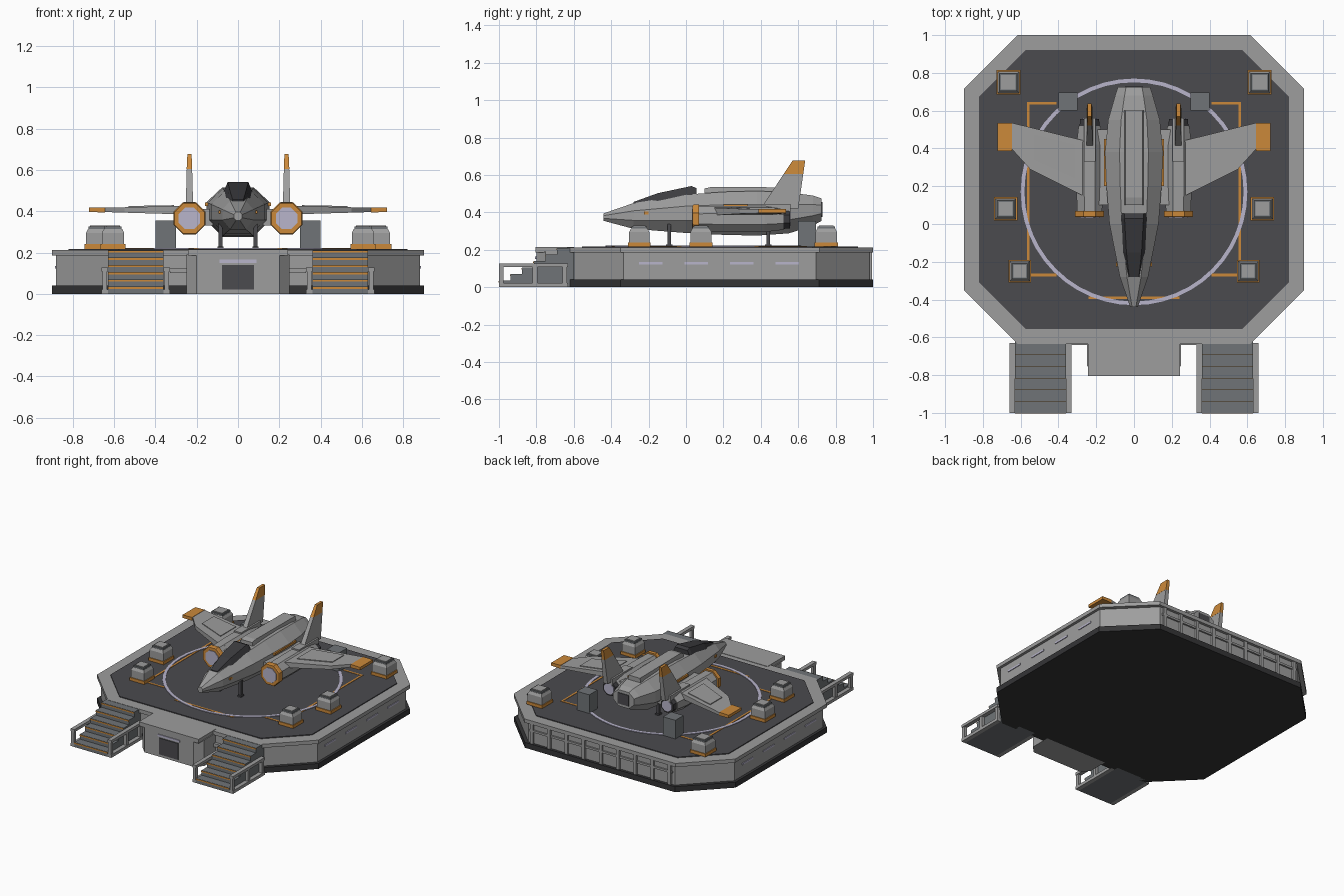
import bpy, bmesh, math
from mathutils import Vector

if "Cube" in bpy.data.objects:
    bpy.data.objects.remove(bpy.data.objects["Cube"])

def mat(name, r, g, b):
    m = bpy.data.materials.new(name)
    m.diffuse_color = (r, g, b, 1)
    m.use_nodes = True
    m.node_tree.nodes["Principled BSDF"].inputs["Base Color"].default_value = m.diffuse_color
    return m

GREY = mat("light_grey", .34, .34, .34)
DECK = mat("deck_charcoal", .07, .069, .077)
BASE = mat("base_black", .035, .035, .037)
STEEL = mat("blue_grey", .16, .175, .185)
ORANGE = mat("orange", .6, .25, .042)
LILAC = mat("pale_lilac", .48, .46, .6)
GLASS = mat("canopy_dark", .045, .045, .05)

def build(name, verts, faces, m):
    me = bpy.data.meshes.new(name)
    bm = bmesh.new()
    vs = [bm.verts.new(v) for v in verts]
    for f in faces:
        bm.faces.new([vs[i] for i in f])
    bmesh.ops.recalc_face_normals(bm, faces=bm.faces)
    bm.to_mesh(me)
    bm.free()
    me.materials.append(m)
    ob = bpy.data.objects.new(name, me)
    bpy.context.collection.objects.link(ob)
    return ob

def loft(name, rings, m):
    """Skin a list of equal-sized closed rings and cap both ends."""
    n, k = len(rings[0]), len(rings)
    faces = [(r*n+i, r*n+(i+1) % n, (r+1)*n+(i+1) % n, (r+1)*n+i)
             for r in range(k-1) for i in range(n)]
    faces += [tuple(range(n)), tuple(range((k-1)*n, k*n))]
    return build(name, [p for r in rings for p in r], faces, m)

def prism(name, poly, z0, z1, m):
    return loft(name, [[(x, y, z) for x, y in poly] for z in (z0, z1)], m)

def box(name, x0, x1, y0, y1, z0, z1, m):
    return prism(name, [(x0, y0), (x1, y0), (x1, y1), (x0, y1)], z0, z1, m)

def sbox(name, s, x0, x1, *rest):
    return box(name, s*x0, s*x1, *rest)

def octagon(w, y0, y1, c):
    return [(-w, y0+c), (-w+c, y0), (w-c, y0), (w, y0+c),
            (w, y1-c), (w-c, y1), (-w+c, y1), (-w, y1-c)]

def tube(name, cx, cz, stations, m):
    """Eight-sided body along y from (y, radius) stations."""
    k = 1/math.cos(math.pi/8)
    return loft(name, [[(cx+r*k*math.cos((i+.5)*math.pi/4), y, cz+r*k*math.sin((i+.5)*math.pi/4))
                        for i in range(8)] for y, r in stations], m)

# --- Landing platform
prism("platform_base", octagon(.9, -.64, 1.0, .29), 0, .04, BASE)
prism("platform_wall", octagon(.88, -.62, .98, .285), .04, .185, GREY)
prism("platform_rim", octagon(.9, -.635, 1.0, .285), .185, .212, GREY)
prism("platform_deck", octagon(.82, -.555, .92, .245), .2, .218, DECK)

# Back wall ribs and pipe
for i in range(9):
    x = -.56+.14*i
    box("back_rib", x-.012, x+.012, .97, .995, .04, .185, GREY)
box("back_pipe", -.58, .58, .98, .992, .125, .14, GREY)

# Deck markings: landing circle and guide lines
N = 48
pts = [(r*math.cos(2*math.pi*i/N), .17+r*math.sin(2*math.pi*i/N), z)
       for r, z in ((.6, .218), (.6, .222), (.58, .222), (.58, .218)) for i in range(N)]
build("landing_circle", pts, [(a*N+i, a*N+(i+1) % N, (a+1) % 4*N+(i+1) % N, (a+1) % 4*N+i)
                              for a in range(4) for i in range(N)], LILAC)
box("front_guide_line", -.24, .24, -.397, -.383, .217, .2205, ORANGE)

# --- Front entrance block
prism("entrance_block", [(-.25, -.6), (-.25, -.75), (-.2, -.8), (.2, -.8), (.25, -.75), (.25, -.6)],
      0, .19, GREY)
box("entrance_roof", -.243, .243, -.805, -.6, .185, .215, GREY)
box("entrance_door", -.077, .077, -.806, -.79, .02, .14, DECK)
box("entrance_light", -.09, .09, -.806, -.79, .15, .165, LILAC)

for s in (1, -1):
    # Guide line brackets
    sbox("side_guide_line", s, .552, .566, -.277, .647, .217, .2205, ORANGE)
    for y in (-.27, .64):
        sbox("corner_guide_line", s, .41, .566, y-.007, y+.007, .217, .2205, ORANGE)
    # Side wall lights
    for i in range(4):
        y = -.25+.243*i
        sbox("wall_light", s, .87, .885, y, y+.125, .122, .134, LILAC)
    # Stairs
    for i in range(6):
        y, z = -1+.062*i, .035*(i+1)
        sbox("stair_step", s, .36, .63, y, y+.062 if i < 5 else -.6, 0, z, STEEL)
        sbox("stair_nosing", s, .36, .63, y-.003, y+.002, z-.011, z-.002, ORANGE)
    for x in (.33, .63):
        sbox("stair_rail", s, x, x+.03, -1, -.63, .108, .128, GREY)
        sbox("stair_curb", s, x, x+.03, -1, -.63, 0, .022, GREY)
        for y in (-1, -.82, -.66):
            sbox("stair_post", s, x+.004, x+.026, y, y+.025, 0, .11, GREY)
    sbox("wall_bracket", s, .25, .33, -.64, -.6, .1, .125, GREY)
    # Cargo crates
    for cx, cy, h in ((.665, .75, .058), (.68, .08, .056), (.605, -.25, .054)):
        sq = lambda e, z: [(s*cx-e, cy-e, z), (s*cx+e, cy-e, z), (s*cx+e, cy+e, z), (s*cx-e, cy+e, z)]
        loft("crate_skid", [sq(h+.006, .218), sq(h+.006, .24)], ORANGE)
        loft("crate_body", [sq(h, .23), sq(h, .295), sq(h-.01, .314)], GREY)
        loft("crate_lid", [sq(h-.012, .31), sq(h-.012, .325)], STEEL)
        loft("crate_lid_panel", [sq(h-.02, .32), sq(h-.02, .33)], GREY)
    # Equipment boxes behind the ship
    sbox("equipment_box", s, .3, .4, .6, .695, .215, .355, STEEL)

# --- Ship fuselage: eight-sided sections (y, half width, bottom, top)
SECT = [(-.44, .02, .355, .395), (-.28, .075, .312, .45), (0, .13, .29, .495), (.2, .146, .28, .51),
        (.38, .153, .276, .515), (.55, .137, .288, .507), (.68, .1, .33, .49), (.725, .085, .355, .475)]

def hull(y, w, b, t):
    lo, hi = b+(t-b)*.33, b+(t-b)*.7
    return [(-w/2, y, b), (w/2, y, b), (w, y, lo), (w, y, hi),
            (w/2, y, t), (-w/2, y, t), (-w, y, hi), (-w, y, lo)]

loft("fuselage", [hull(*q) for q in SECT], GREY)
box("fuselage_exhaust", -.045, .045, .72, .73, .375, .455, DECK)
loft("spine_plate", [[(-.052, y, .5), (.052, y, .5), (.046, y, z), (-.046, y, z)]
                     for y, z in ((.1, .528), (.14, .537), (.6, .533))], GREY)
loft("canopy", [[(-wb, y, zb), (wb, y, zb), (wt, y, zt), (-wt, y, zt)] for y, wb, wt, zb, zt in
                ((-.28, .034, .026, .43, .456), (-.15, .064, .04, .45, .503),
                 (.03, .08, .05, .47, .541), (.055, .08, .05, .47, .53))], GLASS)

for s in (1, -1):
    # Hull side stripe and nose marker
    sbox("hull_stripe", s, .135, .159, .2, .45, .425, .441, ORANGE)
    sbox("nose_marker", s, .07, .094, -.225, -.2, .388, .404, ORANGE)
    # Engine pod: body, intake ring, intake disc, nozzle
    X, Z = s*.235, .365
    tube("engine_pod", X, Z, [(.05, .066), (.2, .07), (.42, .07), (.52, .058)], GREY)
    tube("engine_intake_ring", X, Z, [(.036, .073), (.042, .077), (.07, .077)], ORANGE)
    tube("engine_intake_disc", X, Z, [(.031, .052), (.06, .052)], LILAC)
    tube("engine_nozzle", X, Z, [(.5, .055), (.555, .05)], GLASS)
    tube("engine_glow", X, Z, [(.54, .038), (.56, .038)], LILAC)
    sbox("engine_mount", s, .12, .2, .1, .5, .33, .41, GREY)
    sbox("fin_fairing", s, .205, .265, .33, .56, .4, .445, GREY)
    # Wing with orange tip: (x, leading y, trailing y, bottom, top)
    ring = lambda x, a, b, z0, z1: [(s*x, a, z0), (s*x, b, z0), (s*x, b, z1), (s*x, a, z1)]
    loft("wing", [ring(*q) for q in ((.2, .12, .43, .383, .427), (.28, .155, .445, .385, .425),
                                     (.55, .29, .512, .393, .419), (.645, .395, .535, .396, .417))], GREY)
    loft("wing_tip", [ring(.645, .387, .535, .394, .419), ring(.722, .387, .535, .396, .417)], ORANGE)
    loft("wing_panel", [ring(.31, .24, .42, .41, .429), ring(.53, .34, .475, .41, .425)], GREY)
    # Tail fin with orange top: (z, leading y, trailing y, half thickness)
    slab = lambda z, a, b, t: [(X-t, a, z), (X+t, a, z), (X+t, b, z), (X-t, b, z)]
    loft("tail_fin", [slab(.42, .4, .6, .018), slab(.605, .522, .627, .013)], GREY)
    loft("tail_fin_tip", [slab(.605, .522, .627, .0135), slab(.677, .57, .637, .01)], ORANGE)
    # Landing legs
    for y in (-.09, .44):
        sbox("landing_leg", s, .075, .095, y-.01, y+.01, .225, .34, DECK)
        sbox("landing_foot", s, .07, .1, y-.018, y+.018, .217, .228, DECK)
